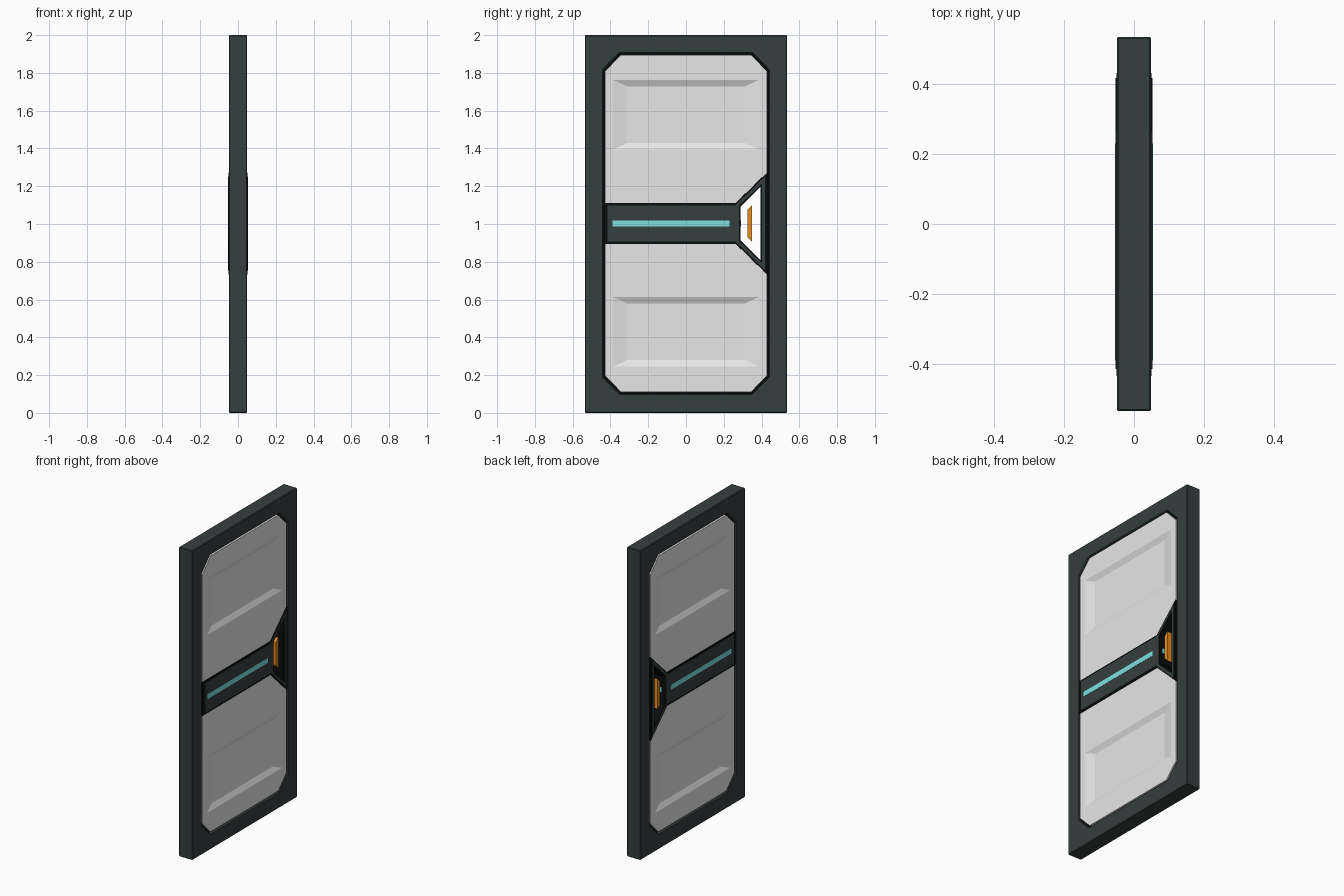
import bpy, bmesh

if "Cube" in bpy.data.objects:
    bpy.data.objects.remove(bpy.data.objects["Cube"])

MID = 1.003  # height of the door's line of symmetry


def material(name, rgb, rough=0.6):
    m = bpy.data.materials.new(name)
    m.use_nodes = True
    m.diffuse_color = (*rgb, 1)
    bsdf = m.node_tree.nodes["Principled BSDF"]
    bsdf.inputs["Base Color"].default_value = (*rgb, 1)
    bsdf.inputs["Roughness"].default_value = rough
    return m


DARK = material("dark slate", (0.036, 0.05, 0.048))
BLACK = material("black trim", (0.003, 0.004, 0.004))
WHITE = material("pale panel", (0.8, 0.8, 0.8))
TEAL = material("teal light", (0.2, 0.76, 0.74))
ORANGE = material("orange handle", (0.8, 0.27, 0.012))


def mirror_z(pts):
    """Close an upper half outline by reflecting it about the middle."""
    return pts + [(y, -z) for y, z in reversed(pts)]


def rect(y0, y1, z0, z1):
    return [(y0, z0), (y1, z0), (y1, z1), (y0, z1)]


def add_loop(bm, pts, x):
    verts = [bm.verts.new((x, y, z + MID)) for y, z in pts]
    edges = [bm.edges.new((a, b)) for a, b in zip(verts, verts[1:] + verts[:1])]
    return verts, edges


def bridge(bm, a, b):
    for i in range(len(a)):
        j = (i + 1) % len(a)
        bm.faces.new((a[i], a[j], b[j], b[i]))


def finish(bm, name, mat, both_sides=False, bevel=0):
    bmesh.ops.recalc_face_normals(bm, faces=bm.faces)
    mesh = bpy.data.meshes.new(name)
    bm.to_mesh(mesh)
    bm.free()
    mesh.materials.append(mat)
    ob = bpy.data.objects.new(name, mesh)
    bpy.context.collection.objects.link(ob)
    if bevel:
        mod = ob.modifiers.new("bevel", "BEVEL")
        mod.width, mod.segments, mod.limit_method = bevel, 1, "ANGLE"
    if both_sides:
        ob.modifiers.new("mirror", "MIRROR").use_mirror_merge = False
    return ob


def slab(name, mat, outline, x0, x1, hole=None, **kw):
    """Flat outline, optionally pierced, given thickness along x."""
    bm = bmesh.new()
    rims = []
    for x in (x0, x1):
        loops = [add_loop(bm, p, x) for p in (outline, hole) if p]
        edges = [e for _, es in loops for e in es]
        bmesh.ops.triangle_fill(bm, edges=edges, use_beauty=True)
        rims.append([vs for vs, _ in loops])
    for a, b in zip(*rims):
        bridge(bm, a, b)
    return finish(bm, name, mat, **kw)


def panel(name, sign):
    """Chamfered panel with a sunken tray, built on one side and mirrored."""
    outline = [(-0.43, 0.108), (0.263, 0.108), (0.43, 0.27), (0.43, 0.805),
               (0.345, 0.892), (-0.345, 0.892), (-0.43, 0.805)]
    outline = [(y, z * sign) for y, z in outline]
    low = 0.392 if sign > 0 else -0.757
    bm = bmesh.new()
    face, edges = add_loop(bm, outline, 0.046)
    tray, tray_edges = add_loop(bm, rect(-0.385, 0.385, low, low + 0.367), 0.046)
    bmesh.ops.triangle_fill(bm, edges=edges + tray_edges, use_beauty=True)
    back, _ = add_loop(bm, outline, 0.02)
    floor, _ = add_loop(bm, rect(-0.313, 0.313, low + 0.033, low + 0.334), 0.031)
    bridge(bm, face, back)
    bridge(bm, tray, floor)
    bm.faces.new(floor)
    bm.faces.new(back)
    return finish(bm, name, WHITE, both_sides=True)


# Outer frame with a chamfered opening
opening = mirror_z([(-0.44, 0.81), (-0.35, 0.902), (0.35, 0.902), (0.44, 0.81)])
slab("door_frame", DARK, rect(-0.535, 0.535, -MID, 2 - MID), -0.0485, 0.0485,
     hole=opening, bevel=0.004)

# Black core that shows in the gaps around the panels
grip_hole = mirror_z([(0.289, 0.09), (0.395, 0.196)])
slab("core", BLACK, rect(-0.47, 0.47, -0.93, 0.93), -0.028, 0.028,
     hole=mirror_z([(0.287, 0.092), (0.397, 0.2)]))

# Upper and lower panels
panel("upper_panel", 1)
panel("lower_panel", -1)

# Middle band: black trim under a raised dark cover, pierced for the grip
slab("band_trim", BLACK, mirror_z([(-0.435, 0.108), (0.263, 0.108), (0.432, 0.27)]),
     -0.0505, 0.0505, hole=grip_hole)
slab("band_cover", DARK, mirror_z([(-0.415, 0.096), (0.262, 0.096), (0.418, 0.248)]),
     0.04, 0.053, hole=mirror_z([(0.281, 0.094), (0.402, 0.211)]), both_sides=True)

# Light strips on both faces and inside the grip opening
slab("light_strip", TEAL, rect(-0.39, 0.23, -0.016, 0.016), 0.05, 0.054, both_sides=True)
slab("grip_light", TEAL, rect(0.286, 0.291, -0.016, 0.016), -0.03, 0.03)

# Handle bar in the opening
slab("handle", ORANGE, mirror_z([(0.326, 0.074), (0.35, 0.098)]), -0.043, 0.043)
